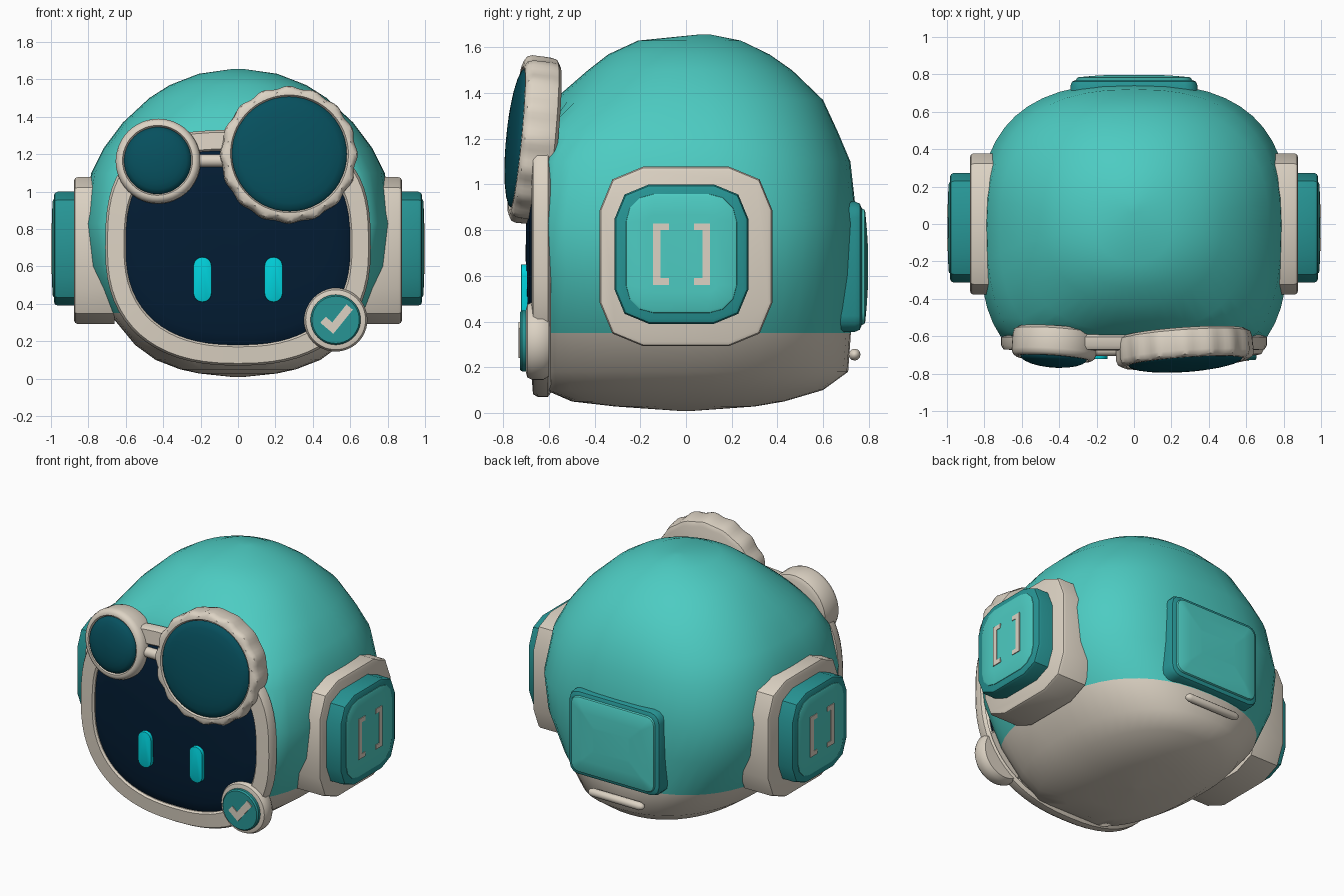
import bpy, math
from math import sin, cos, pi, radians
from mathutils import Matrix, Vector

if "Cube" in bpy.data.objects:
    bpy.data.objects.remove(bpy.data.objects["Cube"])


def material(name, rgb):
    m = bpy.data.materials.new(name)
    m.diffuse_color = (*rgb, 1)
    m.use_nodes = True
    m.node_tree.nodes["Principled BSDF"].inputs["Base Color"].default_value = m.diffuse_color
    return m


TEAL = material("teal shell", (0.074, 0.60, 0.54))
DEEP = material("deep teal", (0.02, 0.30, 0.30))
CREAM = material("warm cream", (0.72, 0.65, 0.55))
NAVY = material("navy screen", (0.001, 0.012, 0.034))
LENS = material("dark lens", (0.002, 0.08, 0.112))
GLOW = material("cyan glow", (0.0, 0.64, 0.71))


def side(u, d):
    """Frame with local x along u, local y up and local z pointing out along d."""
    return Matrix((u, (0, 0, 1), d)).transposed().to_4x4()


FRONT = side((1, 0, 0), (0, -1, 0))
BACK = side((-1, 0, 0), (0, 1, 0))
RIGHT = side((0, 1, 0), (1, 0, 0))
LEFT = side((0, -1, 0), (-1, 0, 0))


def loft(name, loops, mats, frame=Matrix(), caps=True, rule=None, angle=38):
    """Skin a stack of equal-length loops."""
    n = len(loops[0])
    verts = [frame @ Vector(p) for lp in loops for p in lp]
    faces = [(i * n + j, i * n + (j + 1) % n, (i + 1) * n + (j + 1) % n, (i + 1) * n + j)
             for i in range(len(loops) - 1) for j in range(n)]
    if caps:
        faces += [tuple(reversed(range(n))), tuple(range(len(verts) - n, len(verts)))]
    me = bpy.data.meshes.new(name)
    me.from_pydata(verts, [], faces)
    for m in mats:
        me.materials.append(m)
    for f in me.polygons:
        f.use_smooth = True
        if rule:
            f.material_index = rule(f.center)
    me.update()
    me.set_sharp_from_angle(angle=radians(angle))
    ob = bpy.data.objects.new(name, me)
    bpy.context.collection.objects.link(ob)
    return ob


def spow(v, e):
    return math.copysign(abs(v) ** e, v)


def oval(a, b, d, top=2.0, low=2.0, cx=0, cy=0, n=48):
    """Superellipse with separate roundness for the top and bottom half."""
    pts = []
    for i in range(n):
        t = 2 * pi * i / n
        e = 2 / (top if sin(t) >= 0 else low)
        pts.append((cx + a * spow(cos(t), e), cy + b * spow(sin(t), e), d))
    return pts


def rounded(w, h, r, d, cx=0, cy=0, seg=2):
    """Rounded rectangle from half sizes."""
    pts = []
    for k, (sx, sy) in enumerate(((1, 1), (-1, 1), (-1, -1), (1, -1))):
        for i in range(seg + 1):
            t = pi / 2 * (k + i / seg)
            pts.append((cx + sx * (w - r) + r * cos(t), cy + sy * (h - r) + r * sin(t), d))
    return pts


def block(name, w, h, r, d0, d1, bev, mat, frame, cx=0, cy=0, seg=2, bulge=0):
    """Rounded plate with a softened front edge and optional bulged face."""
    prof = [(0, d0), (0, d1 - bev), (bev * 0.3, d1 - bev * 0.3), (bev, d1)]
    if bulge:
        prof += [(bev + 0.08, d1 + bulge * 0.6), (bev + 0.16, d1 + bulge)]
    return loft(name, [rounded(w - k, h - k, max(r - k, 0.01), d, cx, cy, seg)
                       for k, d in prof], [mat], frame)


def plate(name, pts, d0, d1, mat, frame):
    return loft(name, [[(x, y, d) for x, y in pts] for d in (d0, d1)], [mat], frame)


def dome(name, a, b, d, height, mat, frame, top=2.0, low=2.0, cy=0, n=48):
    loops = [oval(a * cos(t), b * cos(t), d + height * sin(t), top, low, cy=cy, n=n)
             for t in (pi / 2 * k / 6 * 0.985 for k in range(7))]
    return loft(name, loops, [mat], frame)


# Head shell: height, half width, front reach, back reach; front is cut flat
PROFILE = ((0.008, 0.02, 0.02, 0.02), (0.028, 0.21, 0.31, 0.30), (0.05, 0.31, 0.50, 0.43),
           (0.10, 0.44, 0.68, 0.60), (0.18, 0.55, 0.75, 0.71), (0.35, 0.69, 0.80, 0.722),
           (0.60, 0.80, 0.82, 0.74), (0.83, 0.825, 0.82, 0.75), (1.10, 0.785, 0.82, 0.72),
           (1.23, 0.72, 0.74, 0.665), (1.37, 0.615, 0.58, 0.60), (1.50, 0.475, 0.43, 0.465),
           (1.57, 0.365, 0.34, 0.365), (1.63, 0.21, 0.21, 0.24), (1.656, 0.03, 0.03, 0.03))
rings = []
for z, hx, yf, yb in PROFILE:
    w = max(0, 1 - abs(z - 0.75) / 0.9)
    shift = 0.08 if z > 1.64 else 0
    rings.append([(x, max(y * (yb if y > 0 else yf), -0.615) + shift, z)
                  for x, y, _ in oval(hx, 1, 0, 2.05 + 0.65 * w, 2.05 + 1.25 * w)])
loft("head_shell", rings, [TEAL, CREAM], rule=lambda c: int(c.z < 0.35), angle=50)

# Face frame ring and bulged screen
FACE = ((0.69, 0.61, 0.59), (0.71, 0.63, 0.605), (0.71, 0.63, 0.65), (0.698, 0.618, 0.67),
        (0.61, 0.53, 0.677), (0.60, 0.52, 0.665), (0.60, 0.52, 0.61))
loft("face_frame", [oval(a, b, d, 2.9, 2.4, cy=0.70, n=64) for a, b, d in FACE],
     [CREAM], FRONT, caps=False)
dome("face_screen", 0.61, 0.53, 0.65, 0.052, NAVY, FRONT, 2.9, 2.5, cy=0.70, n=64)

# Eyes
for x, tag in ((-0.19, "left"), (0.19, "right")):
    block("eye_" + tag, 0.048, 0.12, 0.047, 0.68, 0.722, 0.003, GLOW, FRONT, x, 0.53, seg=6)


# Goggles: rim with optional scalloped edge, plus a domed lens
def goggle(tag, centre, r, lens, yaw, bumps, amp, height):
    frame = (Matrix.Translation(centre) @ Matrix.Rotation(radians(yaw), 4, 'Z')
             @ Matrix.Rotation(radians(-5.5), 4, 'X') @ FRONT)
    n = bumps * 6 if bumps else 48

    def rim(rad, d, wave):
        pts = []
        for i in range(n):
            t = 2 * pi * i / n
            q = rad + wave * cos(bumps * t)
            pts.append((q * cos(t), q * sin(t), d))
        return pts
    layers = ((r - 0.03, -0.085, 0), (r - 0.006, -0.07, amp * 0.4), (r, -0.04, amp * 0.6),
              (r, 0.04, amp), (r - 0.008, 0.063, amp), (r - 0.025, 0.075, amp * 0.4),
              (lens + 0.008, 0.075, 0), (lens - 0.004, 0.05, 0))
    loft("goggle_rim_" + tag, [rim(*p) for p in layers], [CREAM], frame)
    dome("goggle_lens_" + tag, lens, lens, 0.066, height, LENS, frame)


goggle("small", (-0.425, -0.645, 1.16), 0.227, 0.18, -4, 0, 0, 0.055)
goggle("large", (0.27, -0.668, 1.195), 0.362, 0.308, 4, 16, 0.007, 0.05)

# Bridge between the goggles
bridge = [[(x, -0.672 + 0.034 * cos(t), 1.165 + 0.034 * sin(t))
           for t in (2 * pi * i / 16 for i in range(16))] for x in (-0.23, -0.06)]
loft("goggle_bridge", bridge, [CREAM])

# Ear pods, built for both sides
for frame, s, tag in ((RIGHT, 1, "right"), (LEFT, -1, "left")):
    c = -0.02 * s
    block("ear_base_" + tag, 0.378, 0.393, 0.19, 0.66, 0.877, 0.02, CREAM, frame, 0, 0.685)
    block("ear_ring_" + tag, 0.293, 0.305, 0.15, 0.80, 0.985, 0.022, DEEP, frame, c, 0.695)
    block("ear_panel_" + tag, 0.246, 0.264, 0.125, 0.95, 0.992, 0.015, TEAL, frame,
          c, 0.698, seg=3, bulge=0.004)
    for m in (1, -1):
        pts = [(0.055, 0.56), (0.125, 0.56), (0.125, 0.83), (0.055, 0.83),
               (0.055, 0.80), (0.092, 0.80), (0.092, 0.59), (0.055, 0.59)]
        pts = [(c + m * x, y) for x, y in pts][::m]
        plate("ear_bracket_%s_%s" % (tag, "a" if m > 0 else "b"), pts, 0.99, 1.0, CREAM, frame)

# Back hatch and the small bar under it
block("back_hatch", 0.34, 0.285, 0.07, 0.62, 0.77, 0.03, DEEP, BACK, 0, 0.64, seg=3)
block("back_hatch_panel", 0.31, 0.255, 0.055, 0.74, 0.785, 0.015, TEAL, BACK, 0, 0.64,
      seg=3, bulge=0.012)
bar = []
for x, r in ((-0.205, 0.006), (-0.195, 0.019), (-0.175, 0.026),
             (0.175, 0.026), (0.195, 0.019), (0.205, 0.006)):
    bar.append([(x, 0.738 + r * cos(2 * pi * i / 12), 0.255 + r * sin(2 * pi * i / 12))
                for i in range(12)])
loft("back_bar", bar, [CREAM], angle=60)

# Badge with a tick
badge = Matrix.Translation((0.522, 0, 0.315)) @ FRONT
loft("badge_rim", [oval(r, r, d) for r, d in
                   ((0.155, 0.60), (0.17, 0.625), (0.17, 0.675), (0.16, 0.695),
                    (0.14, 0.70))], [CREAM], badge)
loft("badge_disc", [oval(r, r, d) for r, d in
                    ((0.134, 0.68), (0.134, 0.717), (0.126, 0.727))], [DEEP], badge)
plate("badge_tick", [(-0.012, -0.075), (0.092, 0.054), (0.058, 0.082),
                     (-0.018, -0.014), (-0.052, 0.016), (-0.082, -0.016)],
      0.725, 0.733, CREAM, badge)
